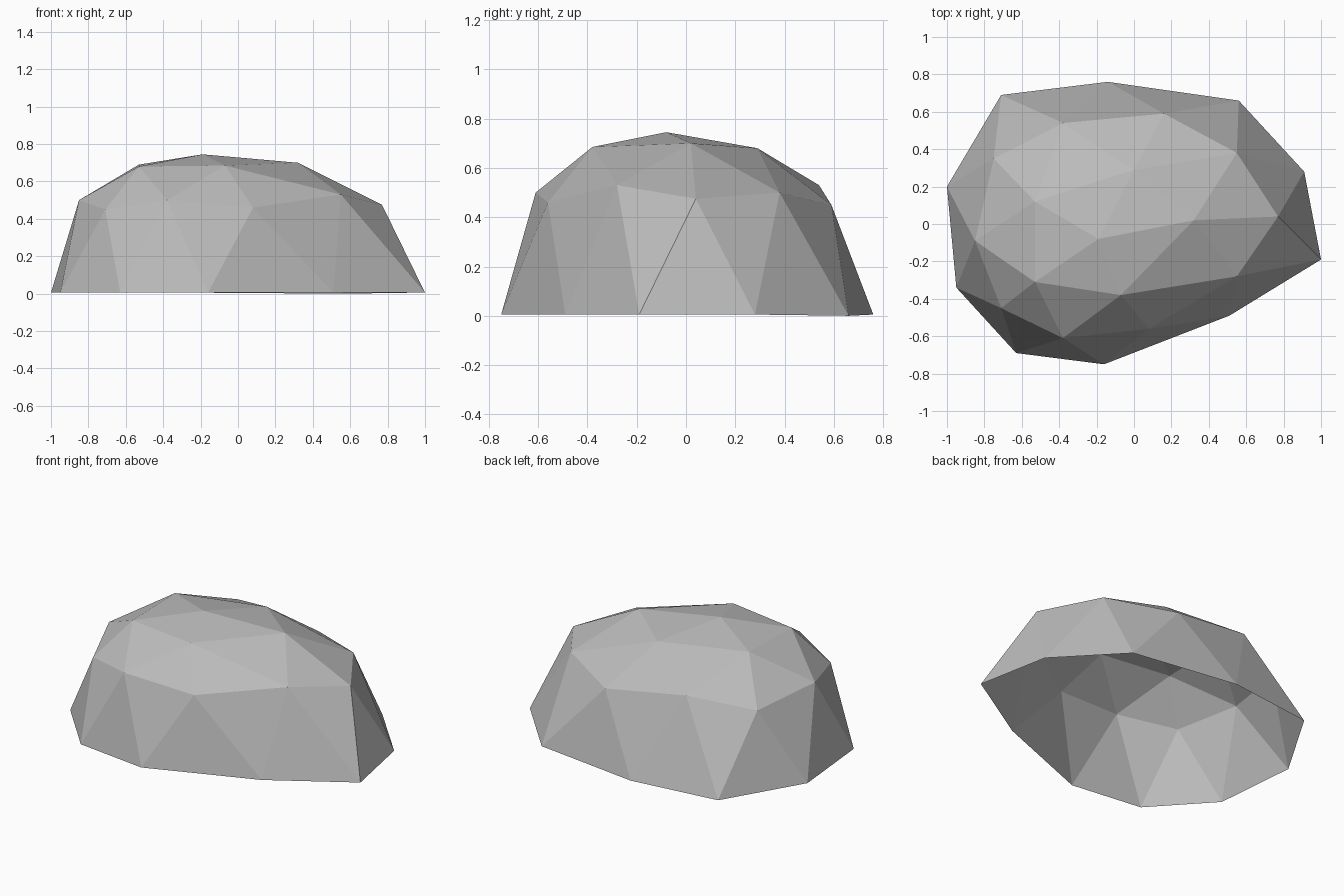
import bpy
import bmesh

# Remove the default cube
default_cube = bpy.data.objects.get("Cube")
if default_cube:
    bpy.data.objects.remove(default_cube, do_unlink=True)


def make_material(name, colour):
    material = bpy.data.materials.new(name)
    material.use_nodes = True
    material.diffuse_color = colour
    shader = next(node for node in material.node_tree.nodes
                  if node.type == 'BSDF_PRINCIPLED')
    shader.inputs["Base Color"].default_value = colour
    return material


def add_ring(mesh, points):
    return [mesh.verts.new(point) for point in points]


def stitch_ring(mesh, upper, lower):
    """Join two equal rings whose corners are staggered by half a step."""
    for index, corner in enumerate(upper):
        following = upper[(index + 1) % len(upper)]
        mesh.faces.new((corner, lower[index], following))
        mesh.faces.new((corner, lower[index - 1], lower[index]))


# Irregular rock dome, as rings running counter-clockwise from the left side
summit = (-.19, -.08, .745)
crown = [(.32, .02, .70), (0, .29, .68), (-.53, .12, .69),
         (-.53, -.31, .68), (-.07, -.38, .685)]
shoulder = [(.77, .04, .475), (.55, .38, .50), (.16, .59, .45),
            (-.38, .54, .53), (-.75, .35, .46), (-.85, -.09, .50),
            (-.71, -.45, .45), (-.38, -.61, .50), (.08, -.56, .46),
            (.55, -.28, .53)]
footprint = [(.91, .28), (.56, .66), (-.14, .76), (-.71, .69), (-1, .2),
             (-.95, -.34), (-.63, -.69), (-.16, -.75), (.51, -.49), (1, -.19)]

dome = bmesh.new()
summit_vert = dome.verts.new(summit)
crown_verts = add_ring(dome, crown)
shoulder_verts = add_ring(dome, shoulder)
foot_verts = add_ring(dome, [(x, y, .005) for x, y in footprint])
foot_verts[1].co.z = 0

# Cap: a fan around the summit, then three facets per crown segment
for index, corner in enumerate(crown_verts):
    following = crown_verts[(index + 1) % len(crown_verts)]
    ridge = shoulder_verts[index * 2]
    between = shoulder_verts[index * 2 + 1]
    next_ridge = shoulder_verts[(index * 2 + 2) % len(shoulder_verts)]
    dome.faces.new((summit_vert, corner, following))
    dome.faces.new((corner, between, following))
    dome.faces.new((corner, ridge, between))
    dome.faces.new((following, between, next_ridge))

# Steep sides, left open underneath
stitch_ring(dome, shoulder_verts, foot_verts)

dome.normal_update()
rock_mesh = bpy.data.meshes.new("rock")
dome.to_mesh(rock_mesh)
dome.free()
rock_mesh.materials.append(make_material("stone grey", (.5, .5, .5, 1)))
rock_mesh.shade_flat()

rock = bpy.data.objects.new("rock", rock_mesh)
bpy.context.scene.collection.objects.link(rock)
